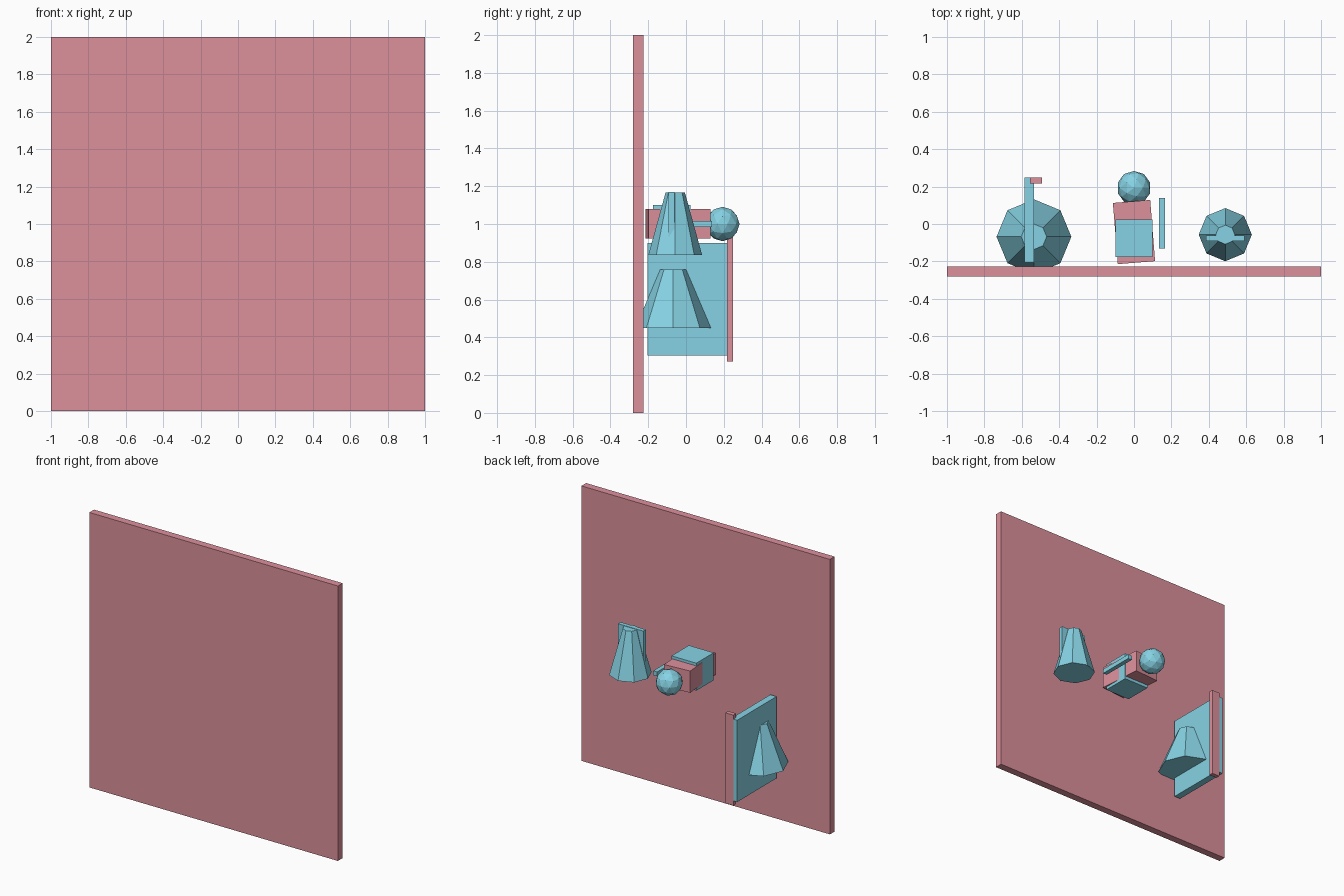
import bpy
import bmesh
from mathutils import Matrix, Vector

if "Cube" in bpy.data.objects:
    bpy.data.objects.remove(bpy.data.objects["Cube"])


def material(name, colour):
    m = bpy.data.materials.new(name)
    m.diffuse_color = colour
    m.use_nodes = True
    m.node_tree.nodes["Principled BSDF"].inputs["Base Color"].default_value = m.diffuse_color
    return m


PINK = material("pink", (0.72, 0.28, 0.33, 1))
BLUE = material("blue", (0.24, 0.65, 0.78, 1))


def finish(name, bm, centre, mat, turn=0.0):
    mesh = bpy.data.meshes.new(name)
    bm.to_mesh(mesh)
    bm.free()
    mesh.materials.append(mat)
    ob = bpy.data.objects.new(name, mesh)
    ob.location = centre
    ob.rotation_euler.z = turn
    bpy.context.collection.objects.link(ob)
    return ob


def box(name, low, high, mat, turn=0.0):
    low, high = Vector(low), Vector(high)
    bm = bmesh.new()
    bmesh.ops.create_cube(bm, size=1, matrix=Matrix.Diagonal((*(high - low), 1)))
    return finish(name, bm, (low + high) / 2, mat, turn)


def tapered_shade(name, x, y, z0, z1, r0, r1, mat):
    bm = bmesh.new()
    bmesh.ops.create_cone(bm, cap_ends=True, segments=8, radius1=r0, radius2=r1, depth=z1 - z0)
    return finish(name, bm, (x, y, (z0 + z1) / 2), mat)


# Large flat panel at the front
box("backing_panel", (-1, -0.28, 0), (1, -0.226, 2), PINK)

# Left group: upright board, edge strip and wide octagonal cone
box("upright_board", (-0.585, -0.205, 0.305), (-0.535, 0.248, 0.9), BLUE)
box("edge_strip", (-0.555, 0.217, 0.272), (-0.492, 0.249, 0.93), PINK)
tapered_shade("wide_cone", -0.535, -0.068, 0.45, 0.76, 0.2, 0.068, BLUE)

# Middle group: cube, slightly turned block, ball and side bar
box("centre_cube", (-0.1, -0.176, 0.9), (0.1, 0.024, 1.1), BLUE)
box("turned_block", (-0.1, -0.207, 0.922), (0.1, 0.121, 1.08), PINK, 0.08)
box("side_bar", (0.135, -0.13, 0.985), (0.167, 0.138, 1.017), BLUE)
bm = bmesh.new()
bmesh.ops.create_icosphere(bm, subdivisions=2, radius=0.091)
finish("ball", bm, (0, 0.193, 1.0), BLUE)

# Right group: narrow octagonal cone with a thin plate through it
tapered_shade("narrow_cone", 0.488, -0.057, 0.837, 1.167, 0.142, 0.051, BLUE)
box("cone_plate", (0.386, -0.092, 0.9), (0.59, -0.062, 1.17), BLUE)
